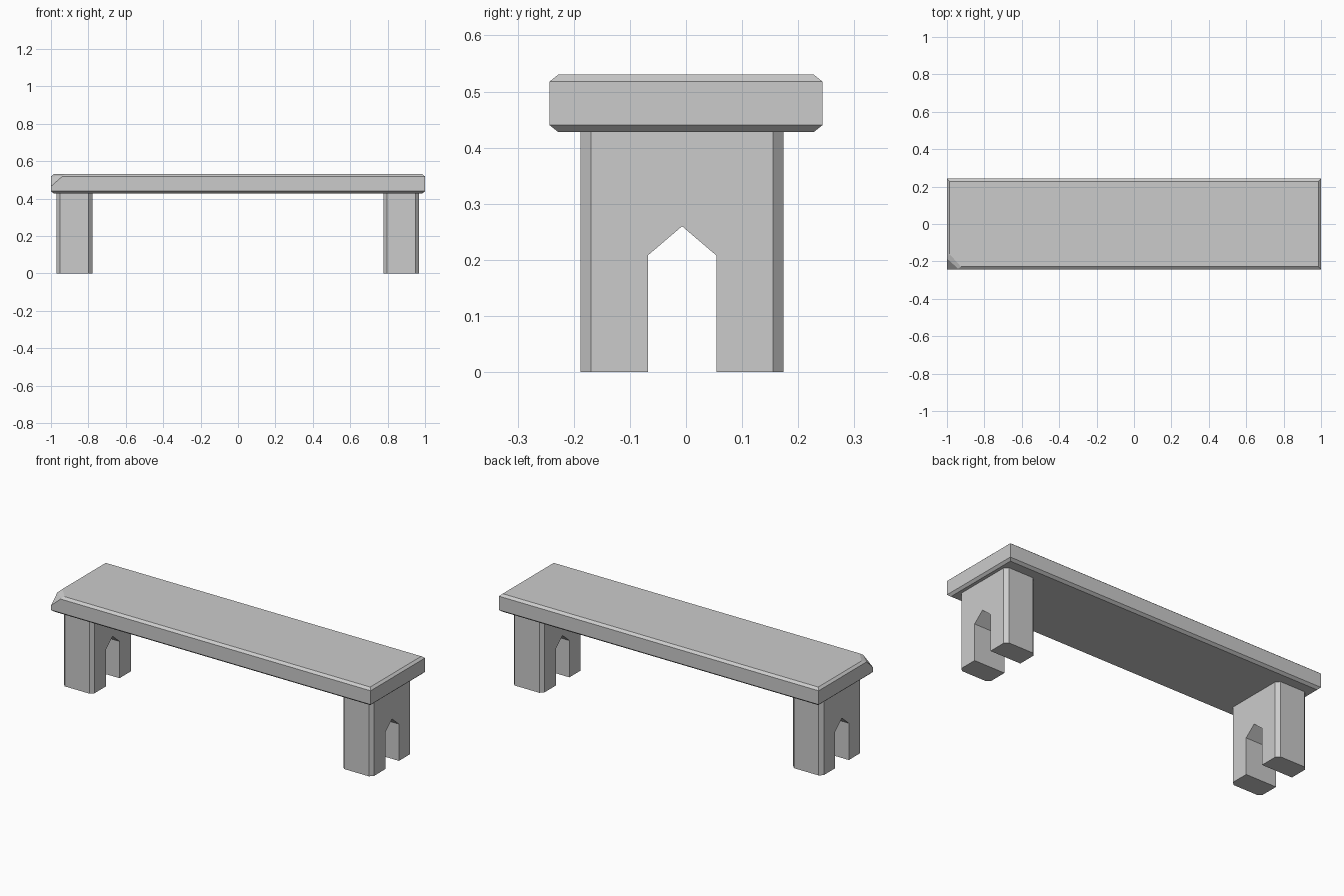
import bpy, bmesh
from mathutils import Vector

if "Cube" in bpy.data.objects:
    bpy.data.objects.remove(bpy.data.objects["Cube"])


def finish(bm, name):
    bmesh.ops.recalc_face_normals(bm, faces=bm.faces)
    mesh = bpy.data.meshes.new(name)
    bm.to_mesh(mesh)
    bm.free()
    obj = bpy.data.objects.new(name, mesh)
    bpy.context.collection.objects.link(obj)
    return obj


def slice_off(bm, a, b, c):
    # Cut away the material above the plane through three points and cap it
    a, b, c = Vector(a), Vector(b), Vector(c)
    normal = (b - a).cross(c - a)
    if normal.z < 0:
        normal.negate()
    geom = bm.verts[:] + bm.edges[:] + bm.faces[:]
    bmesh.ops.bisect_plane(bm, geom=geom, dist=1e-6, plane_co=a,
                           plane_no=normal, clear_outer=True)
    rim = [e for e in bm.edges if e.is_boundary]
    bmesh.ops.holes_fill(bm, edges=rim, sides=0)


# Seat slab: stacked rectangles give the chamfered top and bottom rims
bm = bmesh.new()
rings = []
for z, ix, iy in [(0.428, 0.013, 0.015), (0.44, 0, 0),
                  (0.518, 0, 0), (0.53, 0.013, 0.015)]:
    x, y = 1 - ix, 0.243 - iy
    rings.append([bm.verts.new((sx * x, sy * y, z))
                  for sx, sy in [(-1, -1), (1, -1), (1, 1), (-1, 1)]])
for lo, hi in zip(rings, rings[1:]):
    for i in range(4):
        j = (i + 1) % 4
        bm.faces.new((lo[i], lo[j], hi[j], hi[i]))
bm.faces.new(rings[0][::-1])
bm.faces.new(rings[-1])

# Chipped front left corner: steep lower facet, shallow upper facet
slice_off(bm, (-1, -0.185, 0.518), (-0.94, -0.243, 0.518), (-1, -0.243, 0.465))
slice_off(bm, (-0.987, -0.16, 0.53), (-0.925, -0.228, 0.53), (-1, -0.185, 0.518))
finish(bm, "seat")


# Legs: notched side profile, extruded along x, outer uprights chamfered
Y0, Y1 = -0.188, 0.174
PROFILE = [(Y0, 0), (-0.068, 0), (-0.068, 0.208), (-0.007, 0.26),
           (0.054, 0.208), (0.054, 0), (Y1, 0), (Y1, 0.428), (Y0, 0.428)]


def make_leg(name, x0, x1):
    bm = bmesh.new()
    face = bm.faces.new([bm.verts.new((x0, y, z)) for y, z in PROFILE])
    ext = bmesh.ops.extrude_face_region(bm, geom=[face])
    moved = [v for v in ext["geom"] if isinstance(v, bmesh.types.BMVert)]
    bmesh.ops.translate(bm, verts=moved, vec=(x1 - x0, 0, 0))
    bmesh.ops.recalc_face_normals(bm, faces=bm.faces)
    uprights = [e for e in bm.edges
                if abs(e.verts[0].co.z - e.verts[1].co.z) > 0.4]
    bmesh.ops.bevel(bm, geom=uprights, offset=0.019, segments=1,
                    affect='EDGES', clamp_overlap=False)
    finish(bm, name)


make_leg("left_leg", -0.971, -0.779)
make_leg("right_leg", 0.777, 0.969)
